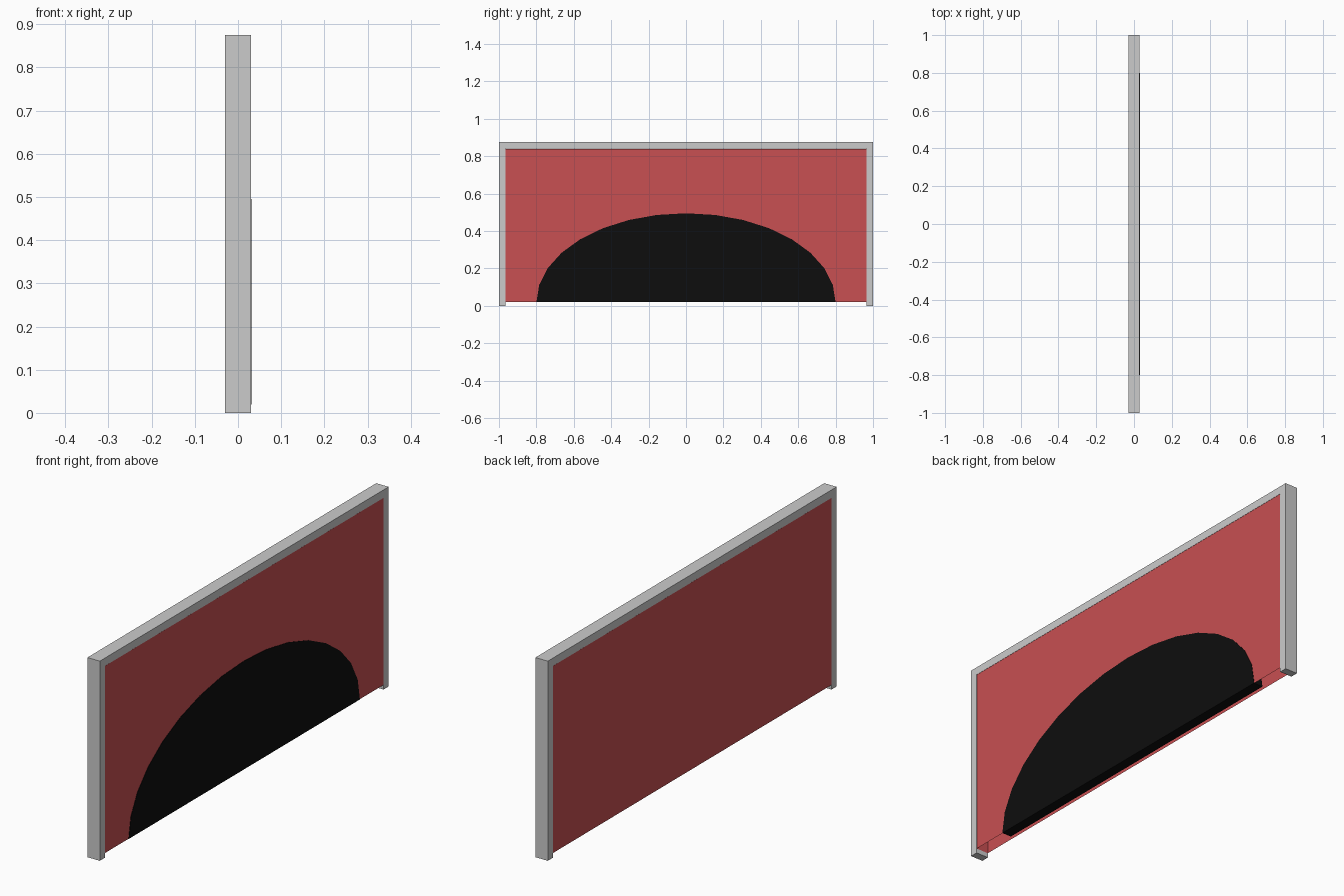
import bpy, bmesh, math

if "Cube" in bpy.data.objects:
    bpy.data.objects.remove(bpy.data.objects["Cube"])


def material(name, rgb):
    m = bpy.data.materials.new(name)
    m.diffuse_color = (*rgb, 1)
    m.use_nodes = True
    m.node_tree.nodes["Principled BSDF"].inputs["Base Color"].default_value = m.diffuse_color
    return m


def extrude_profile(name, pts, x0, x1, mat=None, open_bottom=False):
    """Extrude a closed (y, z) outline along x."""
    bm = bmesh.new()
    face = bm.faces.new([bm.verts.new((x0, y, z)) for y, z in pts])
    ext = bmesh.ops.extrude_face_region(bm, geom=[face], use_keep_orig=True)
    moved = [v for v in ext["geom"] if isinstance(v, bmesh.types.BMVert)]
    bmesh.ops.translate(bm, verts=moved, vec=(x1 - x0, 0, 0))
    bmesh.ops.recalc_face_normals(bm, faces=bm.faces)
    if open_bottom:
        low = [f for f in bm.faces if f.normal.z < -0.9]
        bmesh.ops.delete(bm, geom=low, context="FACES_ONLY")
    me = bpy.data.meshes.new(name)
    bm.to_mesh(me)
    bm.free()
    ob = bpy.data.objects.new(name, me)
    bpy.context.collection.objects.link(ob)
    if mat:
        me.materials.append(mat)
    return ob


T = 0.03            # half thickness
W, H, B = 1.0, 0.875, 0.035   # half width, height, frame bar width
Z0 = 0.02           # lower edge of panel

red = material("red", (0.58, 0.08, 0.085))
black = material("black", (0.004, 0.004, 0.004))

# Frame: two posts joined by a top rail
half = [(W, 0), (W, H)]
inner = [(W - B, H - B), (W - B, 0)]
outline = [(-y, z) for y, z in half] + half[::-1] + inner[::-1] + [(-y, z) for y, z in inner]
extrude_profile("frame", outline, -T, T)

# Hollow panel, open underneath
p = W - B - 0.0005
extrude_profile("panel", [(-p, Z0), (p, Z0), (p, H - B - 0.0005), (-p, H - B - 0.0005)],
                -T + 0.0005, T - 0.0005, red, open_bottom=True)

# Half-ellipse arch set into the front of the panel
N = 16
arch = [(0.8 * math.cos(math.pi * i / N), Z0 + 0.475 * math.sin(math.pi * i / N))
        for i in range(N + 1)]
extrude_profile("arch_opening", arch, -0.014, T + 0.001, black)
